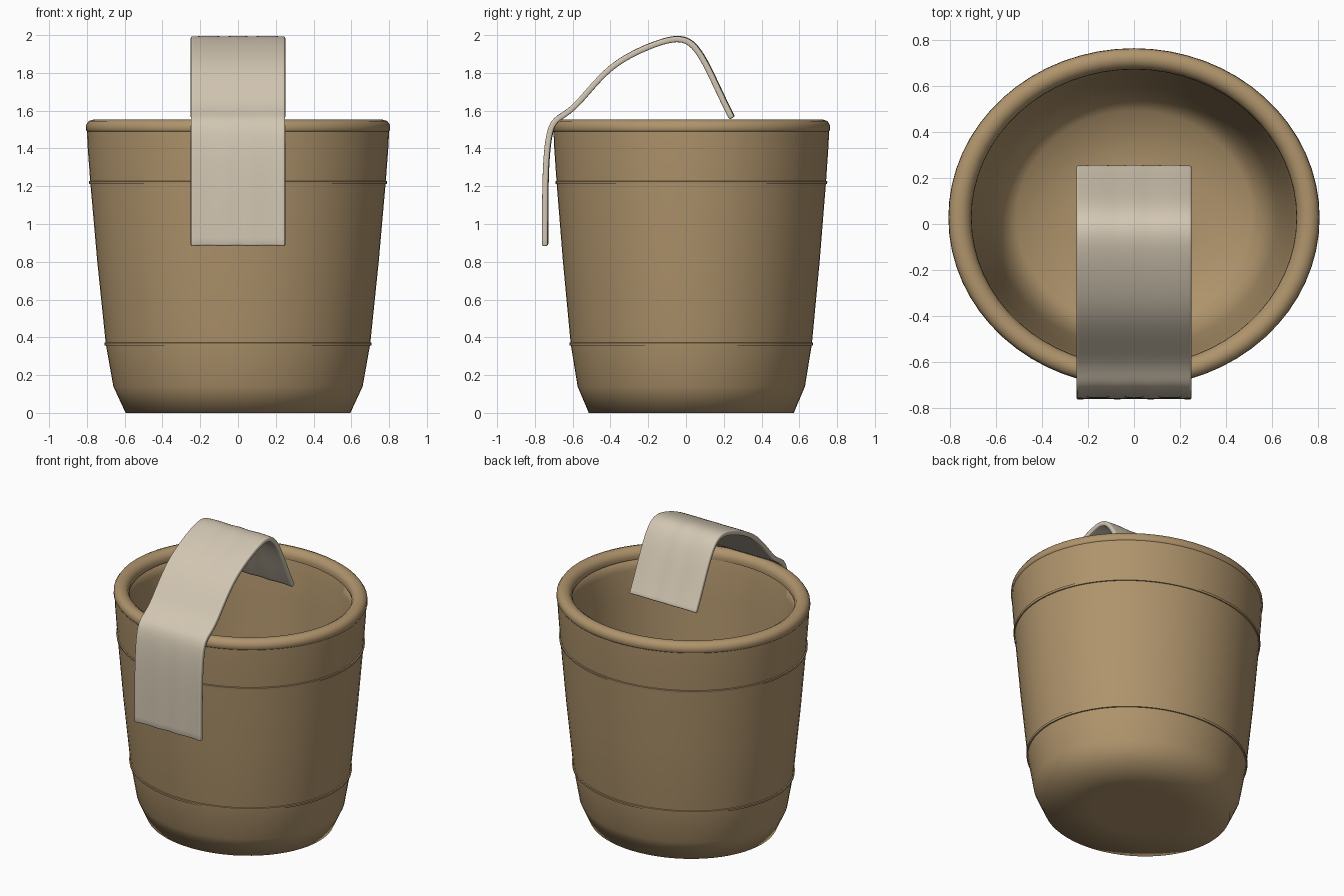
import bpy, bmesh, math

if "Cube" in bpy.data.objects:
    bpy.data.objects.remove(bpy.data.objects["Cube"])

CY, RATIO, SEG = 0.028, 0.912, 64   # oval centre, depth / width, sides


def material(name, rgb):
    m = bpy.data.materials.new(name)
    m.diffuse_color = (*rgb, 1)
    m.use_nodes = True
    m.node_tree.nodes["Principled BSDF"].inputs["Base Color"].default_value = m.diffuse_color
    return m


TAN = material("tan_clay", (0.43, 0.296, 0.15))
CREAM = material("cream_cloth", (0.65, 0.57, 0.45))


def finish(name, bm, mat, angle):
    bmesh.ops.recalc_face_normals(bm, faces=bm.faces)
    me = bpy.data.meshes.new(name)
    bm.to_mesh(me)
    bm.free()
    ob = bpy.data.objects.new(name, me)
    bpy.context.collection.objects.link(ob)
    me.materials.append(mat)
    bpy.ops.object.select_all(action='DESELECT')
    ob.select_set(True)
    bpy.context.view_layer.objects.active = ob
    bpy.ops.object.shade_smooth_by_angle(angle=math.radians(angle))
    return ob


def oval_lathe(name, profile, closed=False, angle=80):
    """Sweep (radius, z) points round the oval; open profiles get end caps."""
    bm = bmesh.new()
    rings = []
    for r, z in profile:
        rings.append([bm.verts.new((r * math.cos(a), CY + r * RATIO * math.sin(a), z))
                      for a in (2 * math.pi * i / SEG for i in range(SEG))])
    pairs = list(zip(rings, rings[1:]))
    if closed:
        pairs.append((rings[-1], rings[0]))
    else:
        bm.faces.new(rings[0])
        bm.faces.new(rings[-1])
    for a, b in pairs:
        for i in range(SEG):
            j = (i + 1) % SEG
            bm.faces.new((a[i], a[j], b[j], b[i]))
    return finish(name, bm, TAN, angle)


# Bucket: outer wall up, over the lip, inner wall down to the floor
oval_lathe("bucket", [
    (0.30, 0), (0.595, 0), (0.66, 0.14), (0.70, 0.365), (0.745, 0.80), (0.782, 1.22),
    (0.797, 1.42), (0.80, 1.50), (0.72, 1.50), (0.705, 1.42), (0.69, 1.22),
    (0.66, 0.80), (0.62, 0.365), (0.58, 0.16), (0.51, 0.08), (0.25, 0.06)])

# Rounded rim
oval_lathe("rim", [
    (0.797, 1.485), (0.806, 1.50), (0.804, 1.525), (0.79, 1.545), (0.765, 1.553),
    (0.74, 1.55), (0.717, 1.535), (0.706, 1.51), (0.708, 1.485)], closed=True)

# Thin raised bands
for name, r, z in (("lower_band", 0.70, 0.365), ("upper_band", 0.782, 1.22)):
    oval_lathe(name, [(r - 0.01, z - 0.01), (r + 0.006, z - 0.008),
                      (r + 0.008, z + 0.006), (r - 0.01, z + 0.01)], closed=True, angle=60)

# Draped cloth strap: side path (y, z) swept across the width
PATH = [(-0.745, 0.885), (-0.745, 1.05), (-0.744, 1.2), (-0.738, 1.38), (-0.715, 1.535),
        (-0.66, 1.57), (-0.59, 1.615), (-0.5, 1.725), (-0.4, 1.83), (-0.3, 1.893),
        (-0.2, 1.94), (-0.1, 1.975), (-0.03, 1.984), (0.03, 1.962), (0.085, 1.89),
        (0.14, 1.78), (0.2, 1.65), (0.245, 1.562)]
COLS = 9
bm = bmesh.new()
grid = []
for y, z in PATH:
    grid.append([])
    for i in range(COLS):
        x = -0.25 + 0.5 * i / (COLS - 1)
        ripple = 0.003 * math.cos(x * 40)
        grid[-1].append(bm.verts.new((x, y + ripple, z + ripple)))
for a, b in zip(grid, grid[1:]):
    for i in range(COLS - 1):
        bm.faces.new((a[i], a[i + 1], b[i + 1], b[i]))
strap = finish("cloth_strap", bm, CREAM, 80)
sub = strap.modifiers.new("smooth", 'SUBSURF')
sub.levels = sub.render_levels = 2
sub.boundary_smooth = 'PRESERVE_CORNERS'
thick = strap.modifiers.new("thickness", 'SOLIDIFY')
thick.thickness, thick.offset = 0.03, 0
bev = strap.modifiers.new("soft_edge", 'BEVEL')
bev.width, bev.segments = 0.008, 2
bev.limit_method, bev.angle_limit = 'ANGLE', math.radians(50)
